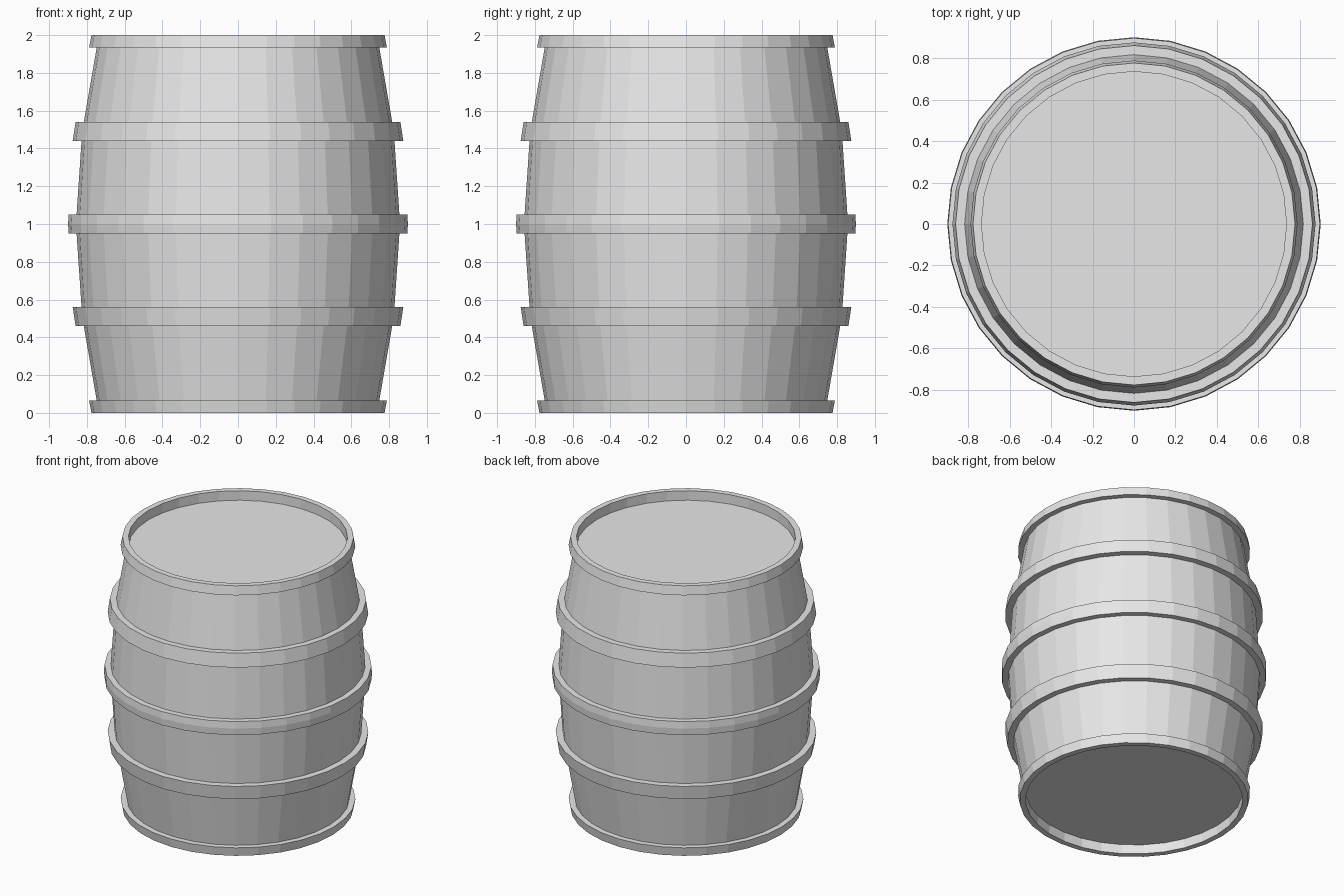
import bpy, math

if "Cube" in bpy.data.objects:
    bpy.data.objects.remove(bpy.data.objects["Cube"])

SIDES = 32

grey = bpy.data.materials.new("plain grey")
grey.diffuse_color = (0.8, 0.8, 0.8, 1)
grey.use_nodes = True
grey.node_tree.nodes["Principled BSDF"].inputs["Base Color"].default_value = grey.diffuse_color


def lathe(name, profile, closed):
    """Revolve (radius, height) points about z; closed makes a ring, else ends are capped."""
    n = len(profile)
    verts, faces = [], []
    for i in range(SIDES):
        a = 2 * math.pi * i / SIDES
        verts += [(r * math.cos(a), r * math.sin(a), z) for r, z in profile]
    for i in range(SIDES):
        j = (i + 1) % SIDES
        for k in range(n if closed else n - 1):
            m = (k + 1) % n
            faces.append((i * n + k, j * n + k, j * n + m, i * n + m))
    if not closed:
        faces.append([i * n for i in reversed(range(SIDES))])
        faces.append([i * n + n - 1 for i in range(SIDES)])
    mesh = bpy.data.meshes.new(name)
    mesh.from_pydata(verts, [], faces)
    mesh.materials.append(grey)
    obj = bpy.data.objects.new(name, mesh)
    bpy.context.collection.objects.link(obj)
    return obj


# bulging body with recessed lid and base
lathe("barrel_body", [(0.735, 0.07), (0.735, 0.0), (0.748, 0.065), (0.825, 0.51),
                      (0.858, 1.0), (0.825, 1.49), (0.748, 1.935),
                      (0.735, 2.0), (0.735, 1.93)], False)

# middle hoop
lathe("middle_hoop", [(0.84, 0.95), (0.896, 0.95), (0.90, 1.0),
                      (0.896, 1.05), (0.84, 1.05)], True)

# hoops mirrored above and below the middle
for label, flip in (("lower", False), ("upper", True)):
    hoop = [(0.80, 0.46), (0.86, 0.46), (0.875, 0.56), (0.81, 0.56)]
    rim = [(0.735, 0.0), (0.776, 0.0), (0.788, 0.065), (0.74, 0.065)]
    if flip:
        hoop = [(r, 2 - z) for r, z in reversed(hoop)]
        rim = [(r, 2 - z) for r, z in reversed(rim)]
    lathe(label + "_hoop", hoop, True)
    lathe(label + "_rim_hoop", rim, True)
